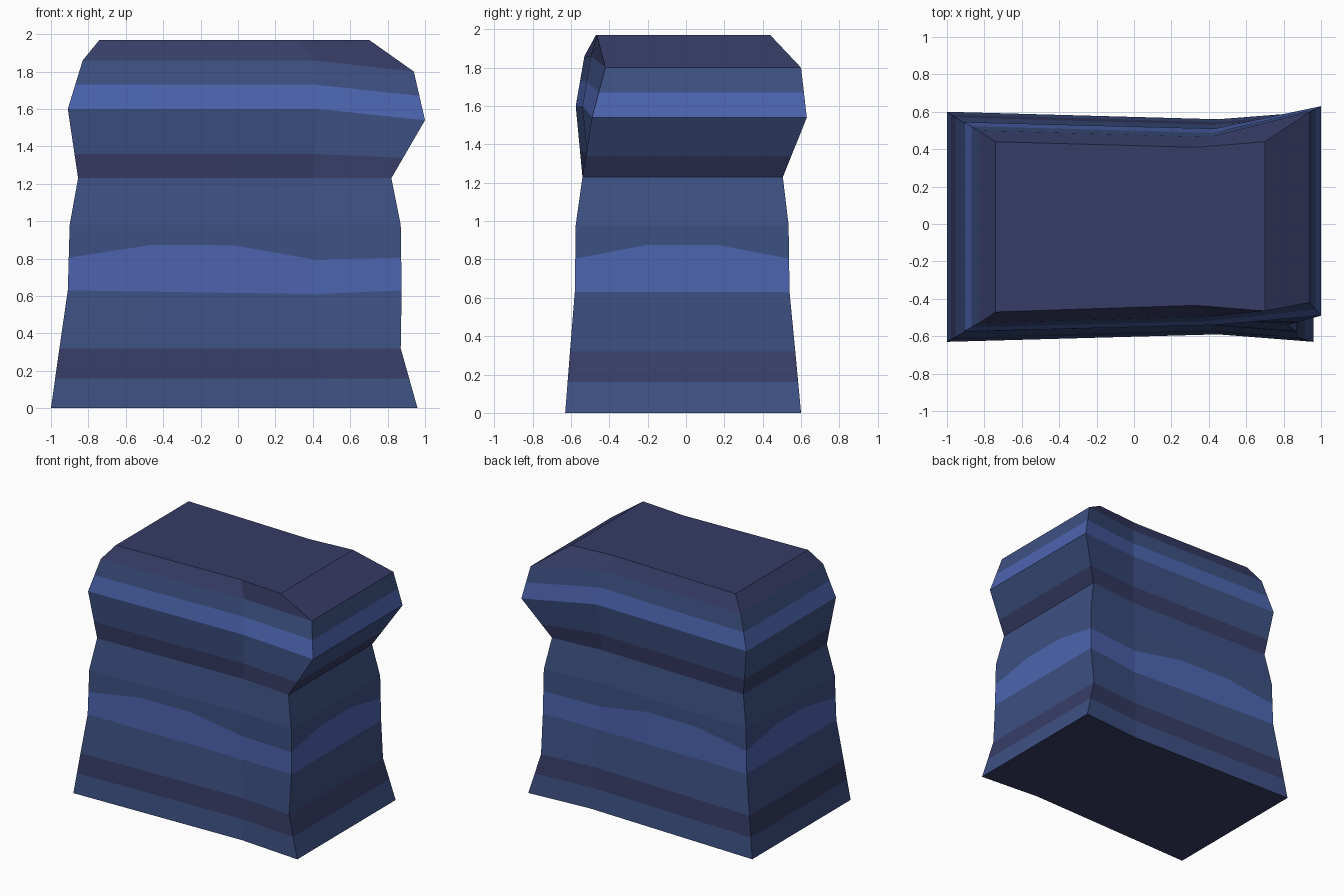
import bpy
import bmesh
from mathutils import Vector

if "Cube" in bpy.data.objects:
    bpy.data.objects.remove(bpy.data.objects["Cube"])


def make_mat(name, srgb):
    m = bpy.data.materials.new(name)
    m.diffuse_color = [((c / 255 + 0.055) / 1.055) ** 2.4 for c in srgb] + [1]
    m.use_nodes = True
    m.node_tree.nodes["Principled BSDF"].inputs["Base Color"].default_value = m.diffuse_color
    return m


MID, BRIGHT, DARK = 0, 1, 2
mats = [make_mat("slate blue", (60, 80, 130)),
        make_mat("bright blue", (76, 100, 175)),
        make_mat("dusky purple", (55, 60, 102))]

# Key sections: z left/right, x left/mid/right, front y left/mid/right, back y left/mid/right
sections = [
    (0.00, 0.00, -1.00, 0.45, 0.96, -.63, -.59, -.63, .60, .56, .60),
    (0.32, 0.32, -.955, 0.43, 0.87, -.605, -.565, -.605, .57, .53, .57),
    (0.63, 0.63, -.91, 0.41, 0.875, -.58, -.54, -.58, .54, .50, .54),
    (0.98, 0.98, -.90, 0.41, 0.87, -.575, -.54, -.575, .535, .50, .535),
    (1.23, 1.23, -.855, 0.40, 0.82, -.54, -.505, -.54, .505, .47, .505),
    (1.60, 1.54, -.91, 0.43, 1.00, -.575, -.54, -.49, .545, .51, .63),
    (1.86, 1.80, -.83, 0.40, 0.94, -.53, -.495, -.42, .50, .465, .60),
    (1.97, 1.97, -.74, 0.33, 0.70, -.47, -.435, -.465, .44, .41, .44),
]
# For each span between sections: split fraction (or None), colour below, colour above
spans = [(0.5, MID, DARK), (None, MID, MID), (0.5, BRIGHT, MID), (None, MID, MID),
         (0.35, DARK, MID), (0.5, BRIGHT, MID), (None, DARK, DARK)]
WAVY = 2                       # span whose colour edge rises mid-side


def ring(s, i):
    """Closed outline of 14 points; sides are cut in thirds for the wavy band."""
    zl, zr, xl, xm, xr, fl, fm, fr, bl, bmid, br = s
    zm = zl - (0.02 if i == 2 else 0)
    c = [Vector(p) for p in ((xl, fl, zl), (xm, fm, zm), (xr, fr, zr),
                             (xr, br, zr), (xm, bmid, zm), (xl, bl, zl))]
    pts = []
    for k, cut in enumerate((True, False, True, False, True, True)):
        a, b = c[k], c[(k + 1) % 6]
        pts.append((a, False))
        if cut:
            pts += [(a.lerp(b, 1 / 3), True), (a.lerp(b, 2 / 3), True)]
    return pts


# Stack the sections, adding a ring at every colour edge
keys = [ring(s, i) for i, s in enumerate(sections)]
rings, colours = [], []
for i, (f, low, high) in enumerate(spans):
    rings.append([p for p, _ in keys[i]])
    colours.append(low)
    if f is not None:
        rings.append([p.lerp(q, 0.7 if i == WAVY and inner else f)
                      for (p, inner), (q, _) in zip(keys[i], keys[i + 1])])
        colours.append(high)
rings.append([p for p, _ in keys[-1]])

# Block body
bm = bmesh.new()
loops = [[bm.verts.new(p) for p in r] for r in rings]
n = len(loops[0])
for lo, hi, col in zip(loops, loops[1:], colours):
    for k in range(n):
        j = (k + 1) % n
        bm.faces.new((lo[k], lo[j], hi[j], hi[k])).material_index = col
bm.faces.new(loops[0][::-1]).material_index = DARK
bm.faces.new(loops[-1]).material_index = DARK
bm.normal_update()

mesh = bpy.data.meshes.new("banded_block")
bm.to_mesh(mesh)
bm.free()
for m in mats:
    mesh.materials.append(m)
obj = bpy.data.objects.new("banded_block", mesh)
bpy.context.collection.objects.link(obj)
